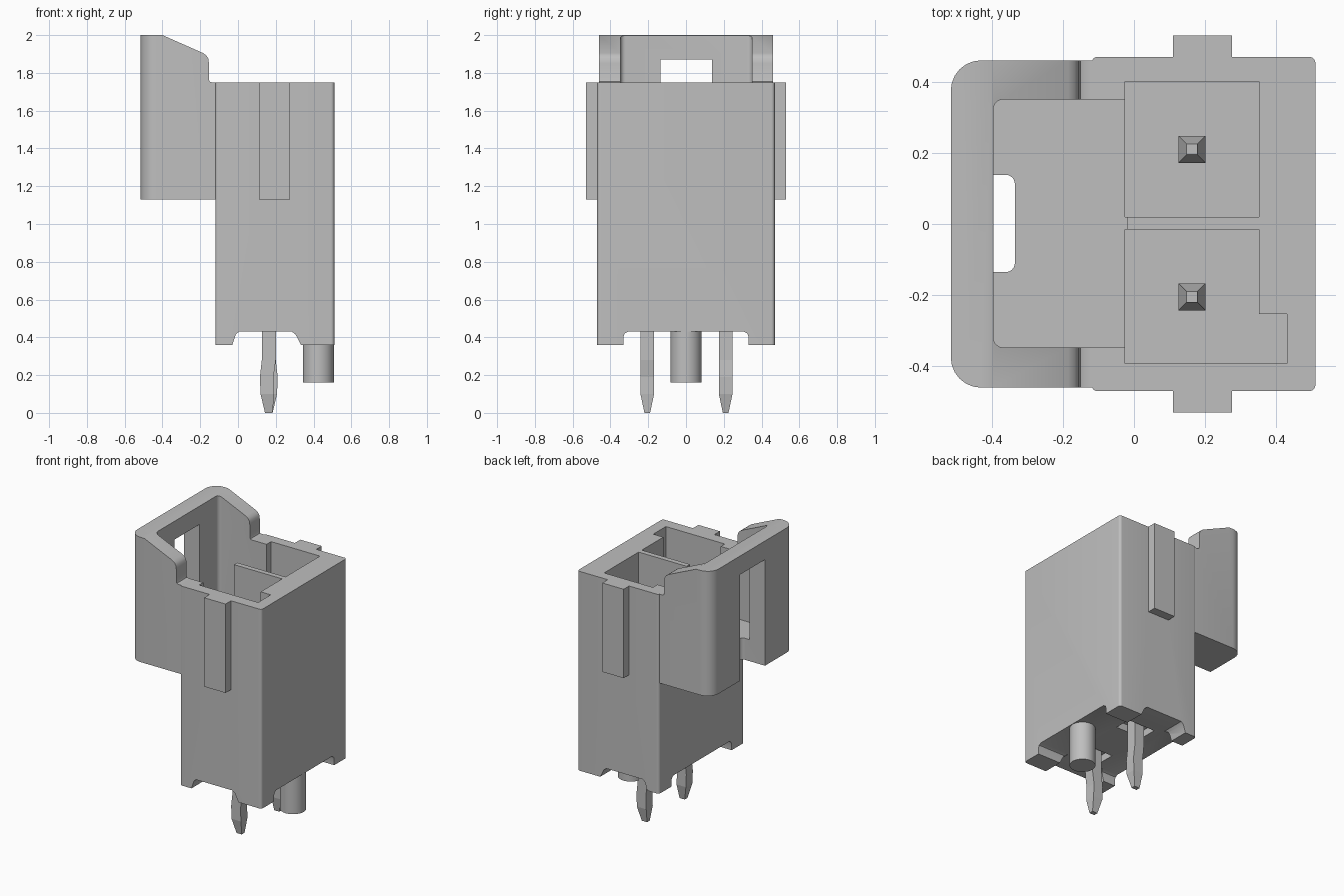
import bpy, bmesh, math

old = bpy.data.objects.get("Cube")
if old:
    bpy.data.objects.remove(old, do_unlink=True)

# Single plastic-grey material
grey = bpy.data.materials.new("light grey")
grey.use_nodes = True
COLOUR = (0.52, 0.52, 0.52, 1)
grey.diffuse_color = COLOUR
grey.node_tree.nodes["Principled BSDF"].inputs["Base Color"].default_value = COLOUR


def finish(name, bm):
    """Turn a bmesh into a named object with the grey material."""
    bmesh.ops.recalc_face_normals(bm, faces=bm.faces)
    mesh = bpy.data.meshes.new(name)
    bm.to_mesh(mesh)
    bm.free()
    ob = bpy.data.objects.new(name, mesh)
    ob.data.materials.append(grey)
    bpy.context.collection.objects.link(ob)
    return ob


def prism(name, pts, axis, lo, hi, radius=0, pick=None):
    """Extrude a 2D profile along an axis; optionally round vertical edges chosen by pick(x, y)."""
    place = {"x": lambda a, b, t: (t, a, b),
             "y": lambda a, b, t: (a, t, b),
             "z": lambda a, b, t: (a, b, t)}[axis]
    bm = bmesh.new()
    face = bm.faces.new([bm.verts.new(place(a, b, lo)) for a, b in pts])
    ext = bmesh.ops.extrude_face_region(bm, geom=[face])
    step = place(0, 0, hi - lo)
    bmesh.ops.translate(bm, vec=step, verts=[v for v in ext["geom"] if isinstance(v, bmesh.types.BMVert)])
    if radius:
        edges = []
        for e in bm.edges:
            d = e.verts[0].co - e.verts[1].co
            x, y = e.verts[0].co.xy
            if abs(d.z) > 0.01 and math.hypot(d.x, d.y) < 1e-5 and pick(x, y):
                edges.append(e)
        bmesh.ops.bevel(bm, geom=edges, offset=radius, segments=6, profile=0.5, affect="EDGES")
    return finish(name, bm)


def box(name, x0, x1, y0, y1, z0, z1, radius=0, pick=lambda x, y: True):
    return prism(name, [(x0, y0), (x1, y0), (x1, y1), (x0, y1)], "z", z0, z1, radius, pick)


def combine(target, other, operation):
    """Apply a boolean and remove the helper."""
    mod = target.modifiers.new("boolean", "BOOLEAN")
    mod.operation = operation
    mod.solver = "EXACT"
    mod.object = other
    bpy.context.view_layer.objects.active = target
    bpy.ops.object.modifier_apply(modifier=mod.name)
    bpy.data.objects.remove(other, do_unlink=True)


def smooth(ob):
    bpy.ops.object.select_all(action="DESELECT")
    ob.select_set(True)
    bpy.context.view_layer.objects.active = ob
    bpy.ops.object.shade_smooth_by_angle(angle=math.radians(35))


# Housing body with softened corners
housing = box("housing", -0.12, 0.51, -0.47, 0.47, 0.36, 1.75, 0.018)

# Raised latch hood, sloping down to the body
hood_side = [(-0.515, 1.13), (-0.515, 2.0), (-0.40, 2.0), (-0.185, 1.905), (-0.167, 1.892),
             (-0.157, 1.875), (-0.154, 1.85), (-0.154, 1.765), (-0.15, 1.754), (-0.14, 1.75),
             (-0.11, 1.75), (-0.09, 1.70), (-0.09, 1.13)]
hood = prism("hood", hood_side, "y", -0.46, 0.46, 0.085, lambda x, y: x < -0.5)
combine(housing, hood, "UNION")

# Side guide ribs
for s in (-1, 1):
    y0, y1 = sorted((s * 0.45, s * 0.53))
    combine(housing, box("rib", 0.11, 0.275, y0, y1, 1.13, 1.75), "UNION")

# Hood pocket, open towards the contact cavities
combine(housing, box("pocket", -0.395, -0.02, -0.347, 0.35, 1.28, 2.2, 0.027,
                     lambda x, y: x < -0.3), "DIFFERENCE")

# Two contact cavities, one with a polarising corner
FLOOR = 0.62
combine(housing, box("cavity", -0.025, 0.352, 0.02, 0.40, FLOOR, 2.2), "DIFFERENCE")
keyed = [(-0.025, -0.392), (0.43, -0.392), (0.43, -0.253), (0.352, -0.253),
         (0.352, -0.016), (-0.025, -0.016)]
combine(housing, prism("keyed_cavity", keyed, "z", FLOOR, 2.2), "DIFFERENCE")

# Latch window through the hood wall and floor
combine(housing, box("window", -0.6, -0.335, -0.135, 0.138, 1.0, 1.87, 0.025,
                     lambda x, y: x > -0.4), "DIFFERENCE")

# Crossed relief channels that leave four corner feet
channel_x = [(-0.03, 0.3), (-0.03, 0.36), (-0.012, 0.415), (0.005, 0.43), (0.285, 0.43),
             (0.305, 0.415), (0.333, 0.36), (0.333, 0.3)]
channel_y = [(-0.332, 0.3), (-0.332, 0.40), (-0.325, 0.42), (-0.305, 0.43),
             (0.305, 0.43), (0.325, 0.42), (0.332, 0.40), (0.332, 0.3)]
combine(housing, prism("channel", channel_x, "y", -0.6, 0.6), "DIFFERENCE")
combine(housing, prism("channel", channel_y, "x", -0.6, 0.6), "DIFFERENCE")

# Small clearance pockets around the pins
for y in (-0.205, 0.21):
    combine(housing, box("clearance", 0.06, 0.27, y - 0.06, y + 0.06, 0.4, 0.48), "DIFFERENCE")
smooth(housing)

# Locating peg
bm = bmesh.new()
bmesh.ops.create_cone(bm, cap_ends=True, segments=40, radius1=0.082, radius2=0.082, depth=0.30)
bmesh.ops.translate(bm, vec=(0.425, 0, 0.31), verts=bm.verts)
smooth(finish("locating_peg", bm))


def pin(name, y, kink):
    """Square contact pin: rings of (height, x shift, half x, half y)."""
    rings = [(0.0, 0.0, 0.02, 0.015), (0.10, kink * 0.7, 0.036, 0.036),
             (0.19, kink, 0.036, 0.036), (0.28, 0.0, 0.037, 0.036),
             (1.32, 0.0, 0.038, 0.038), (1.40, 0.0, 0.015, 0.015)]
    bm = bmesh.new()
    loops = []
    for z, dx, hx, hy in rings:
        loops.append([bm.verts.new((0.163 + dx + sx * hx, y + sy * hy, z))
                      for sx, sy in ((-1, -1), (1, -1), (1, 1), (-1, 1))])
    for a, b in zip(loops, loops[1:]):
        for i in range(4):
            j = (i + 1) % 4
            bm.faces.new((a[i], a[j], b[j], b[i]))
    bm.faces.new(loops[0][::-1])
    bm.faces.new(loops[-1])
    return finish(name, bm)


pin("front_pin", -0.205, -0.011)
pin("back_pin", 0.21, 0.011)
